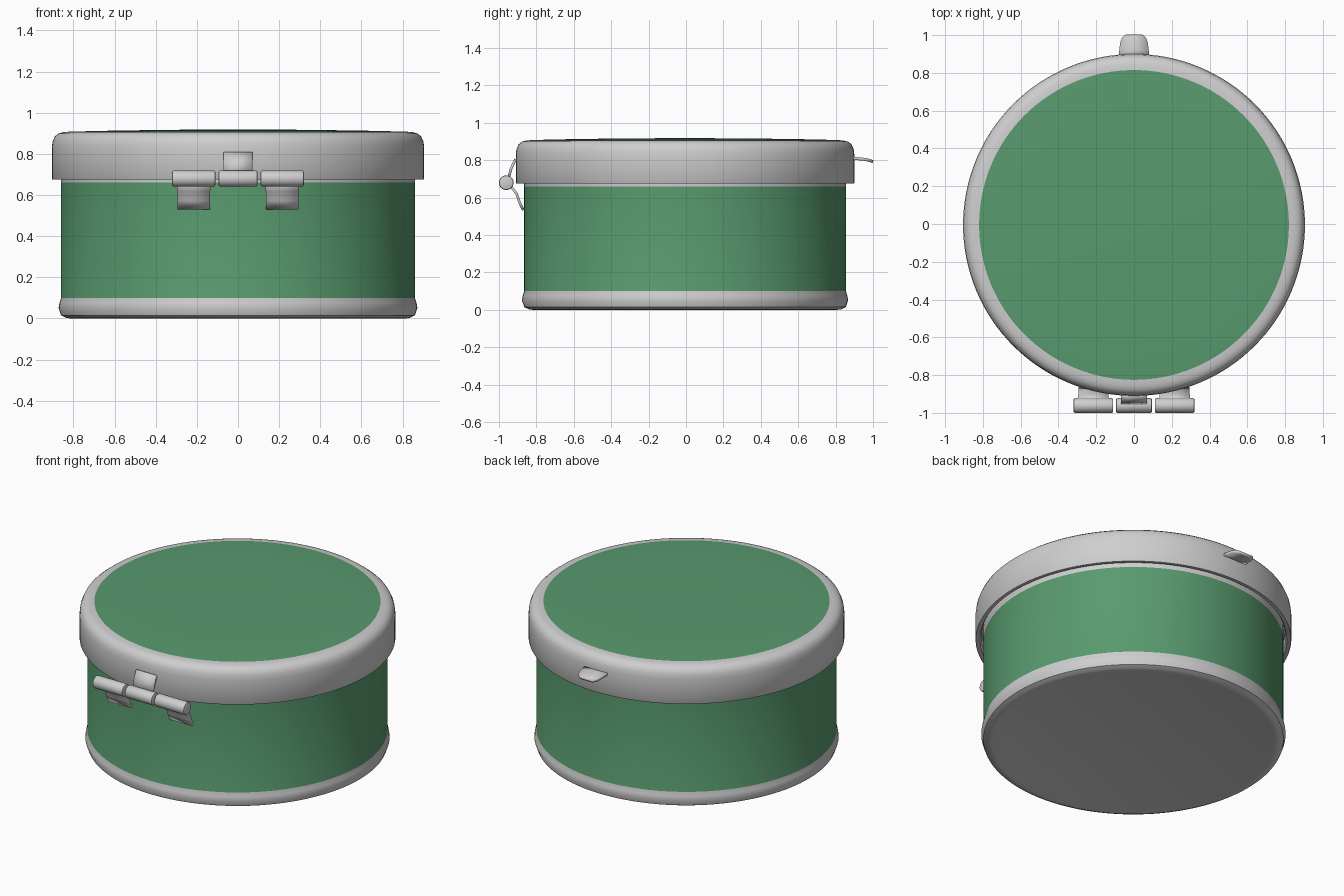
import bpy, bmesh, math
from mathutils import Matrix

if "Cube" in bpy.data.objects:
    bpy.data.objects.remove(bpy.data.objects["Cube"])

CY = -0.005      # centre of the round parts along y


def material(name, rgb):
    m = bpy.data.materials.new(name)
    m.diffuse_color = (*rgb, 1)
    m.use_nodes = True
    m.node_tree.nodes["Principled BSDF"].inputs["Base Color"].default_value = m.diffuse_color
    return m


GREEN = material("green", (0.098, 0.325, 0.156))
GREY = material("light grey", (0.62, 0.62, 0.63))


def finish(name, bm, mats, angle=35):
    bmesh.ops.recalc_face_normals(bm, faces=bm.faces)
    mesh = bpy.data.meshes.new(name)
    bm.to_mesh(mesh)
    bm.free()
    ob = bpy.data.objects.new(name, mesh)
    bpy.context.collection.objects.link(ob)
    for m in mats:
        mesh.materials.append(m)
    bpy.ops.object.select_all(action='DESELECT')
    ob.select_set(True)
    bpy.context.view_layer.objects.active = ob
    bpy.ops.object.shade_smooth_by_angle(angle=math.radians(angle))
    return ob


def lathe(name, profile, is_green, steps=128):
    """Spin an (r, z) profile that begins and ends on the axis."""
    bm = bmesh.new()
    vs = [bm.verts.new((r, 0, z)) for r, z in profile]
    es = [bm.edges.new(p) for p in zip(vs, vs[1:])]
    bmesh.ops.spin(bm, geom=vs + es, cent=(0, 0, 0), axis=(0, 0, 1),
                   angle=2 * math.pi, steps=steps, use_duplicate=False)
    bmesh.ops.remove_doubles(bm, verts=bm.verts, dist=1e-4)
    for f in bm.faces:
        c = f.calc_center_median()
        f.material_index = int(is_green(math.hypot(c.x, c.y), c.z))
    bmesh.ops.translate(bm, verts=bm.verts, vec=(0, CY, 0))
    return finish(name, bm, [GREY, GREEN])


def strip(name, path, thick):
    """Thin plate along a (y, z, half width) path, centred on x = 0."""
    bm = bmesh.new()
    rows = [[bm.verts.new((w * t, y, z)) for t in (-1, 0, 1)] for y, z, w in path]
    for a, b in zip(rows, rows[1:]):
        for i in range(2):
            bm.faces.new((a[i], a[i + 1], b[i + 1], b[i]))
    ob = finish(name, bm, [GREY])
    mod = ob.modifiers.new("thickness", 'SOLIDIFY')
    mod.thickness, mod.offset = thick, 0
    return ob


def knuckle(name, x, length):
    """Hinge barrel lying along x with softened ends."""
    bm = bmesh.new()
    bmesh.ops.create_cone(bm, cap_ends=True, segments=32, radius1=0.039, radius2=0.039,
                          depth=length, matrix=Matrix.Rotation(math.pi / 2, 4, 'Y'))
    caps = [e for e in bm.edges if abs(e.verts[0].co.x - e.verts[1].co.x) < 1e-4]
    bmesh.ops.bevel(bm, geom=caps, offset=0.008, segments=2, profile=0.5, affect='EDGES')
    bmesh.ops.translate(bm, verts=bm.verts, vec=(x, -0.961, 0.68))
    return finish(name, bm, [GREY])


# Tin body: recessed-edge base, flared foot rim, green wall, grey neck
lathe("body",
      [(0, 0.004), (0.80, 0.004), (0.815, 0), (0.835, 0.003), (0.86, 0.015), (0.872, 0.05),
       (0.868, 0.075), (0.86, 0.1), (0.86, 0.66), (0.86, 0.74), (0, 0.74)],
      lambda r, z: 0.1 < z < 0.66 and r > 0.8)

# Lid: hollow skirt, rounded shoulder, slightly domed green top
lathe("lid",
      [(0, 0.75), (0.872, 0.75), (0.872, 0.69), (0.88, 0.677), (0.902, 0.675), (0.905, 0.68),
       (0.905, 0.83), (0.901, 0.86), (0.89, 0.885), (0.872, 0.899), (0.85, 0.905),
       (0.82, 0.908), (0.6, 0.913), (0.3, 0.917), (0, 0.918)],
      lambda r, z: r < 0.82 and z > 0.9)

# Hinge barrels
for part, x, length in (("left", -0.215, 0.21), ("middle", 0, 0.19), ("right", 0.215, 0.21)):
    knuckle("hinge_barrel_" + part, x, length)

# Hinge leaves: two down to the body, one up to the lid
for part, x in (("left", -0.215), ("right", 0.215)):
    leaf = strip("hinge_leaf_" + part,
                 [(-0.94, 0.665, 0.082), (-0.905, 0.62, 0.08), (-0.89, 0.575, 0.08),
                  (-0.87, 0.533, 0.08)], 0.014)
    leaf.location.x = x
strip("hinge_leaf_lid",
      [(-0.95, 0.70, 0.07), (-0.935, 0.755, 0.07), (-0.912, 0.805, 0.07)], 0.014)

# Thumb tab at the back, tapering to a rounded tip
strip("thumb_tab",
      [(0.875, 0.81, 0.08), (0.92, 0.808, 0.078), (0.96, 0.804, 0.073),
       (0.985, 0.798, 0.063), (1.0, 0.792, 0.045)], 0.016)
